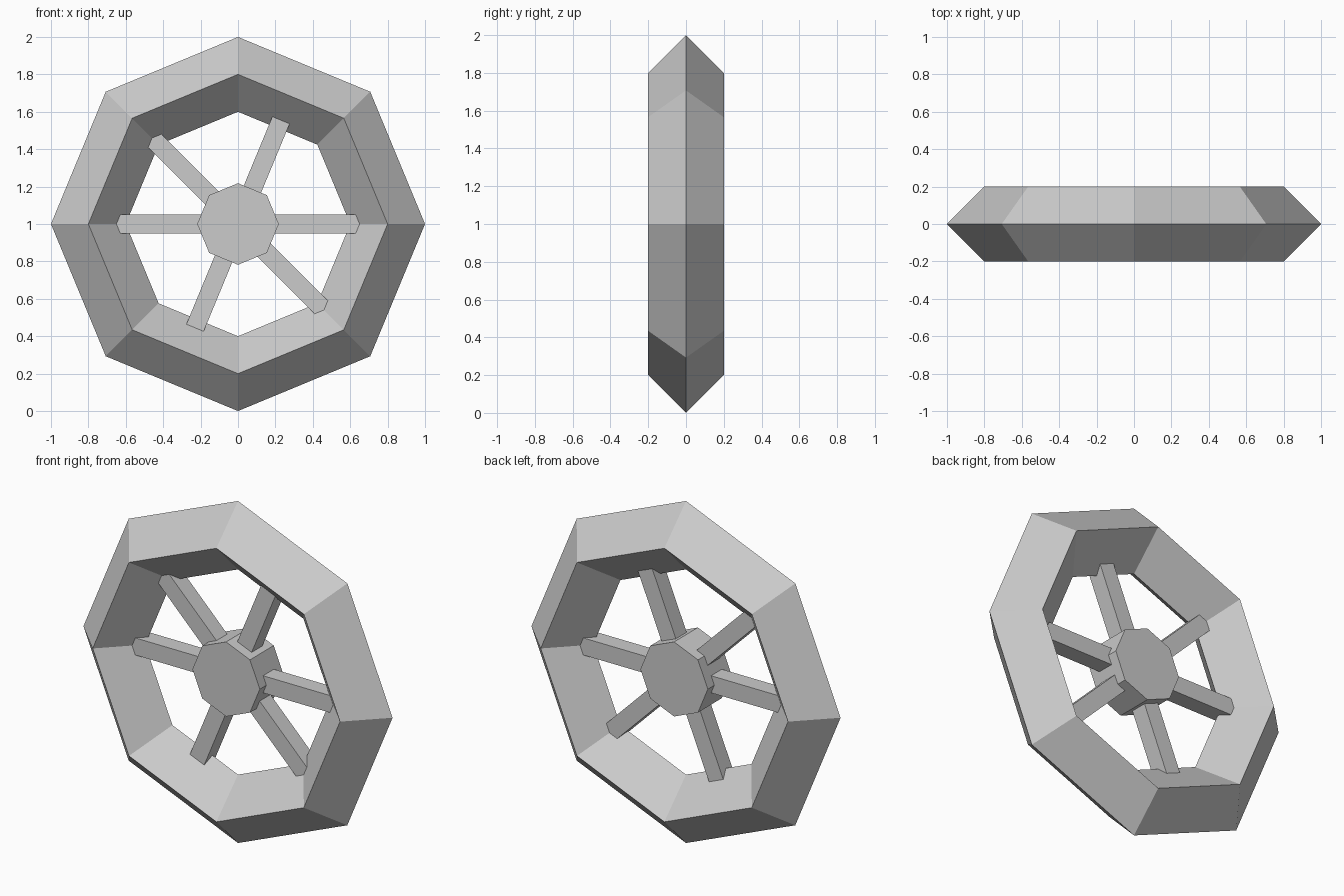
import bpy
from math import radians

cube = bpy.data.objects.get("Cube")
if cube:
    bpy.data.objects.remove(cube, do_unlink=True)

CENTRE = (0, 0, 1)

# One plain grey for the whole wheel
grey = bpy.data.materials.new("plain_grey")
grey.use_nodes = True
colour = (0.6, 0.6, 0.6, 1)
grey.diffuse_color = colour
grey.node_tree.nodes["Principled BSDF"].inputs["Base Color"].default_value = colour


def finish(name):
    obj = bpy.context.object
    obj.name = name
    obj.data.name = name
    obj.data.materials.clear()
    obj.data.materials.append(grey)
    bpy.ops.object.shade_flat()
    return obj


# Eight-sided rim with a diamond cross-section
bpy.ops.mesh.primitive_torus_add(
    major_segments=8, minor_segments=4, major_radius=0.8, minor_radius=0.2,
    location=CENTRE, rotation=(radians(90), 0, 0))
finish("rim")

# Octagonal hub
bpy.ops.mesh.primitive_cylinder_add(
    vertices=8, radius=0.218, depth=0.22,
    location=CENTRE, rotation=(radians(90), radians(0), 0))
finish("hub")

# Square bars crossing the wheel, each making two spokes
for i, angle in enumerate((0, 67.5, 135)):
    bpy.ops.mesh.primitive_cube_add(
        size=1, location=CENTRE, rotation=(0, radians(-angle), 0))
    bar = finish(f"spoke_bar_{i + 1}")
    bar.scale = (1.4, 0.1, 0.1)
